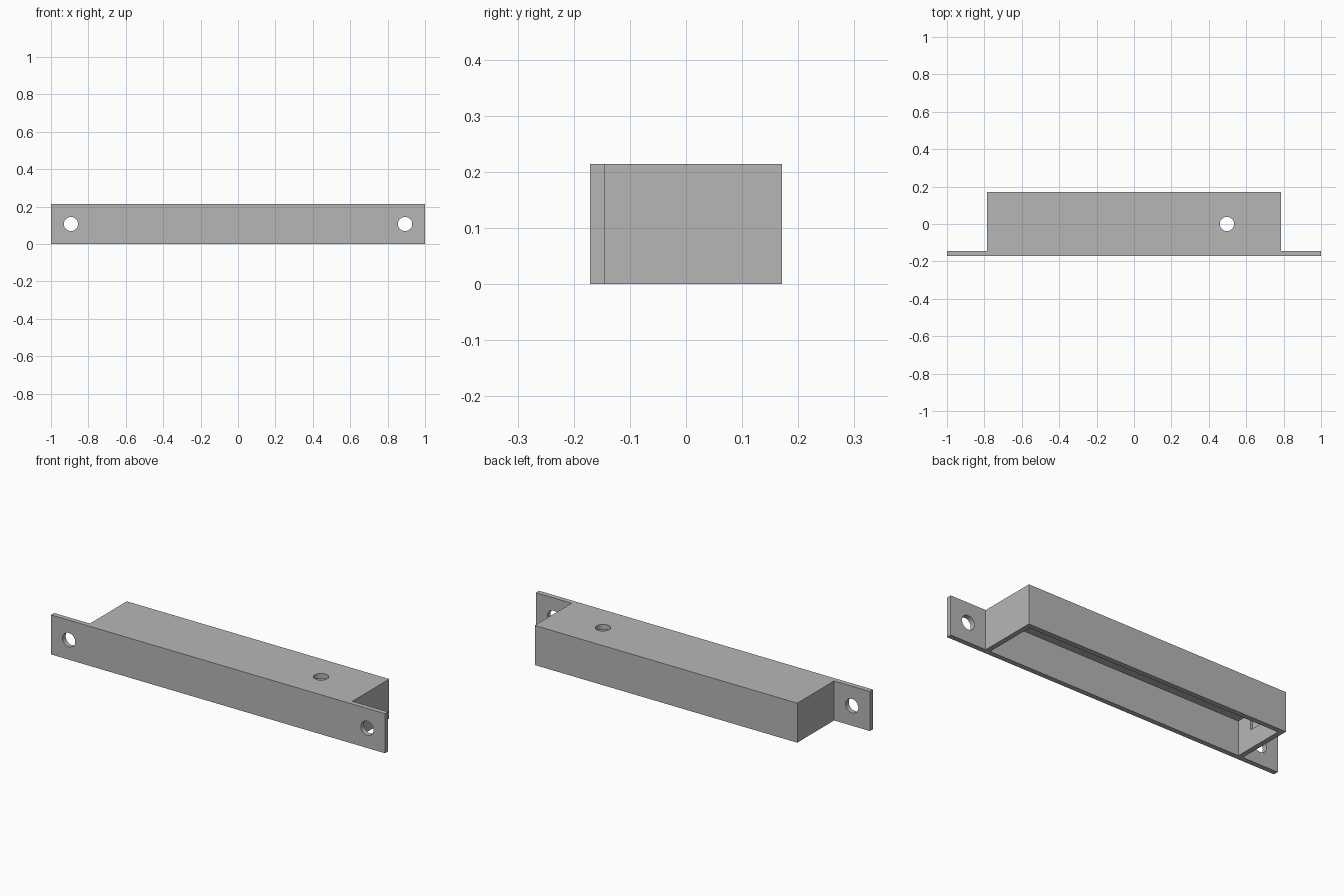
import bpy
import bmesh
from math import pi
from mathutils import Matrix, Vector

cube = bpy.data.objects.get("Cube")
if cube:
    bpy.data.objects.remove(cube, do_unlink=True)

LENGTH, BODY, DEPTH, HEIGHT, WALL = 1.0, 0.786, 0.171, 0.214, 0.027
HOLE_RADIUS = 0.038

grey = bpy.data.materials.new("plain grey")
grey.use_nodes = True
colour = (0.47, 0.47, 0.47, 1)
grey.diffuse_color = colour
grey.node_tree.nodes["Principled BSDF"].inputs["Base Color"].default_value = colour


def add_object(name, bm):
    bmesh.ops.recalc_face_normals(bm, faces=bm.faces)
    mesh = bpy.data.meshes.new(name)
    bm.to_mesh(mesh)
    bm.free()
    mesh.materials.append(grey)
    obj = bpy.data.objects.new(name, mesh)
    bpy.context.collection.objects.link(obj)
    return obj


def box(name, low, high):
    low, high = Vector(low), Vector(high)
    bm = bmesh.new()
    bmesh.ops.create_cube(bm, size=1, matrix=Matrix.Translation((low + high) / 2)
                          @ Matrix.Diagonal((high - low).to_4d()))
    return add_object(name, bm)


def drill(name, centre, axis):
    turn = Matrix.Rotation(pi / 2, 4, "X") if axis == "Y" else Matrix.Identity(4)
    bm = bmesh.new()
    bmesh.ops.create_cone(bm, cap_ends=True, segments=40, radius1=HOLE_RADIUS,
                          radius2=HOLE_RADIUS, depth=0.1,
                          matrix=Matrix.Translation(centre) @ turn)
    return add_object(name, bm)


# Housing and mounting flange: one footprint, extruded upwards
half = [(LENGTH, -DEPTH), (LENGTH, WALL - DEPTH), (BODY, WALL - DEPTH), (BODY, DEPTH)]
footprint = half + [(-x, y) for x, y in reversed(half)]
bm = bmesh.new()
base = bm.faces.new([bm.verts.new((x, y, 0)) for x, y in footprint])
top = bmesh.ops.extrude_face_region(bm, geom=[base])
bmesh.ops.translate(bm, vec=(0, 0, HEIGHT),
                    verts=[v for v in top["geom"] if isinstance(v, bmesh.types.BMVert)])
housing = add_object("mounting_housing", bm)

# Cavity open at the bottom, shallow end pocket, and screw holes
inner_x, inner_y = BODY - WALL, DEPTH - WALL
cutters = [
    box("cavity_cutter", (-inner_x, -inner_y, -0.1), (inner_x, inner_y, HEIGHT - WALL)),
    box("pocket_cutter", (-inner_x - 0.015, -0.057, 0.1), (-inner_x + 0.05, 0.057, 0.17)),
    drill("top_hole_cutter", (0.497, 0, HEIGHT), "Z"),
]
for side in (-1, 1):
    cutters.append(drill("flange_hole_cutter", (side * 0.893, -DEPTH, HEIGHT / 2), "Y"))

bpy.ops.object.select_all(action="DESELECT")
housing.select_set(True)
bpy.context.view_layer.objects.active = housing
for cutter in cutters:
    cutter.hide_render = True
    cut = housing.modifiers.new(cutter.name, "BOOLEAN")
    cut.operation = "DIFFERENCE"
    cut.solver = "EXACT"
    cut.object = cutter
    bpy.ops.object.modifier_apply(modifier=cut.name)
for cutter in cutters:
    bpy.data.objects.remove(cutter, do_unlink=True)

bpy.ops.object.shade_smooth_by_angle()
